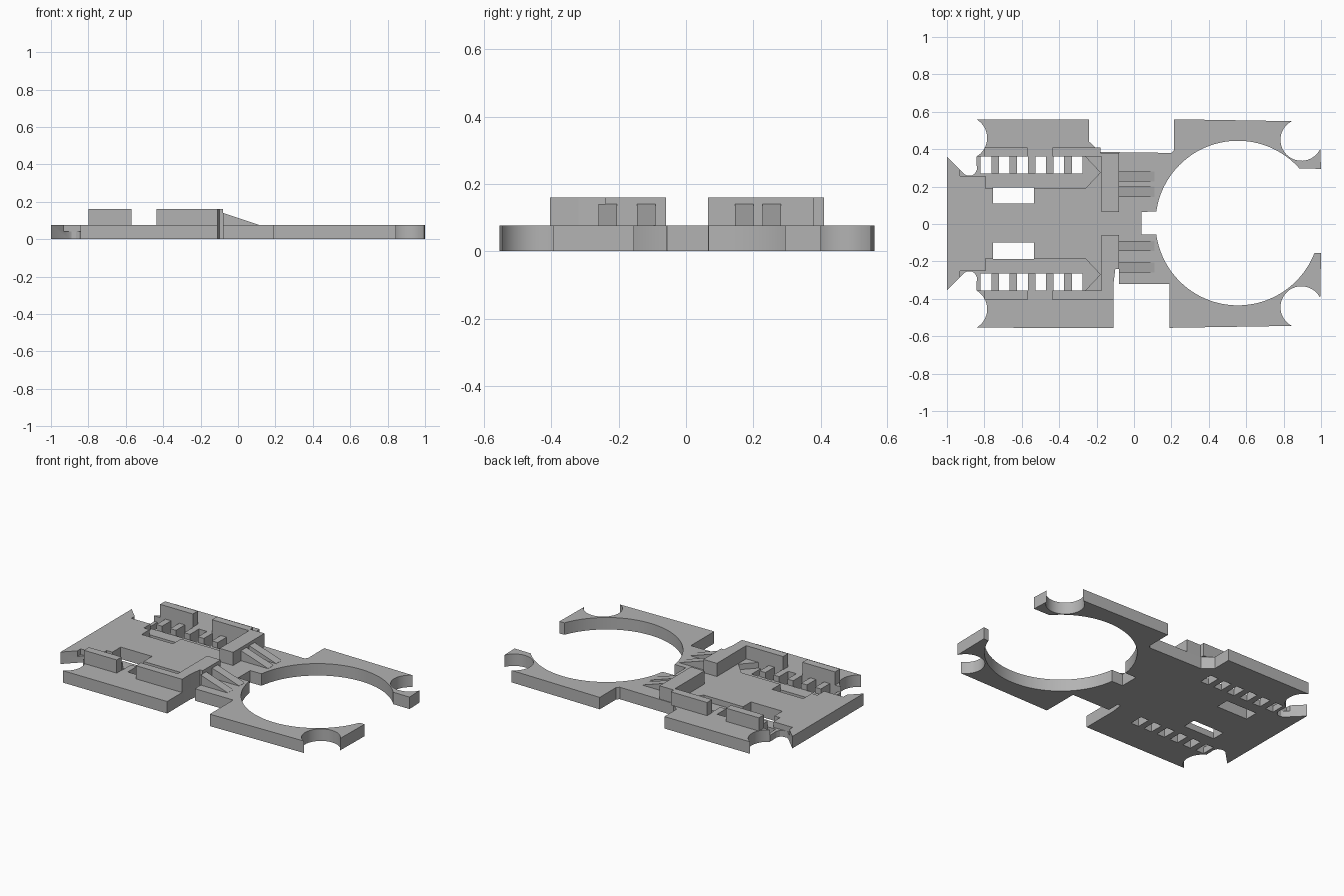
import bpy, bmesh
from math import cos, sin, radians

cube = bpy.data.objects.get("Cube")
if cube:
    bpy.data.objects.remove(cube, do_unlink=True)

TOP, FLOOR, WALL = 0.076, 0.04, 0.16

grey = bpy.data.materials.new("plain grey")
grey.use_nodes = True
grey.diffuse_color = (0.45, 0.45, 0.45, 1)
grey.node_tree.nodes["Principled BSDF"].inputs["Base Color"].default_value = grey.diffuse_color


def arc(cx, cy, r, a0, a1, n):
    angles = [radians(a0 + (a1 - a0) * i / n) for i in range(n + 1)]
    return [(cx + r * cos(a), cy + r * sin(a)) for a in angles]


def rect(x0, x1, y0, y1):
    return [(x0, y0), (x1, y0), (x1, y1), (x0, y1)]


def prisms(name, outlines, z0, z1):
    """Extrude flat outlines from z0 to z1 as one object."""
    bm = bmesh.new()
    for outline in outlines:
        face = bm.faces.new([bm.verts.new((x, y, z0)) for x, y in outline])
        top = bmesh.ops.extrude_face_region(bm, geom=[face])["geom"]
        for v in top:
            if isinstance(v, bmesh.types.BMVert):
                v.co.z = z1
    bmesh.ops.recalc_face_normals(bm, faces=bm.faces)
    mesh = bpy.data.meshes.new(name)
    bm.to_mesh(mesh)
    bm.free()
    mesh.materials.append(grey)
    obj = bpy.data.objects.new(name, mesh)
    bpy.context.collection.objects.link(obj)
    return obj


def activate(obj):
    bpy.ops.object.select_all(action='DESELECT')
    obj.select_set(True)
    bpy.context.view_layer.objects.active = obj


def cut(obj, outlines, z0):
    cutter = prisms("cutter", outlines, z0, 0.3)
    cutter.hide_render = True
    mod = obj.modifiers.new("cut", 'BOOLEAN')
    mod.operation, mod.solver, mod.object = 'DIFFERENCE', 'EXACT', cutter
    activate(obj)
    bpy.ops.object.modifier_apply(modifier=mod.name)
    bpy.data.objects.remove(cutter, do_unlink=True)


# Plate outline: back edge, ring opening, front edge, then the left end notches
notch = [(-0.84, 0.29), (-0.85, 0.27), (-0.865, 0.26), (-0.89, 0.258), (-0.905, 0.265), (-1, 0.36)]
outline = [(-0.24, 0.56), (-0.24, 0.44), (-0.18, 0.385), (0.2, 0.38), (0.215, 0.395), (0.215, 0.56)]
outline += arc(0.895, 0.45, 0.112, 117, 334, 32)
outline += [(1, 0.295)]
outline += arc(0.555, 0.005, 0.44, 41.5, 172, 60)
outline += [(0.04, 0.065), (0.04, -0.055)]
outline += arc(0.555, 0.005, 0.44, 188, 338.5, 70)
outline += [(1, -0.155)]
outline += arc(0.895, -0.445, 0.112, 26, 243, 32)
outline += [(0.19, -0.555), (0.19, -0.32), (-0.08, -0.32), (-0.08, -0.24), (-0.1, -0.24),
            (-0.11, -0.32), (-0.11, -0.555)]
outline += arc(-0.9, -0.455, 0.115, -60, 60, 20)
outline += [(x, 0.005 - y) for x, y in notch]
outline += notch[::-1]
outline += arc(-0.9, 0.46, 0.115, -60, 60, 20)
plate = prisms("base_plate", [outline], 0, TOP)

# Recessed channels, slots and windows on both sides
channel = [(-0.795, 0.19), (-0.26, 0.19), (-0.18, 0.275), (-0.26, 0.36),
           (-0.93, 0.36), (-0.93, 0.257), (-0.795, 0.257)]
slot_x = [-0.82 + 0.0975 * i for i in range(6)]
slots, teeth = [], []
for x in slot_x:
    slots += [rect(x, x + 0.057, 0.27, 0.36), rect(x, x + 0.057, -0.355, -0.265)]
for x in slot_x[:-1]:
    teeth += [rect(x + 0.057, x + 0.0975, 0.27, 0.36), rect(x + 0.057, x + 0.0975, -0.355, -0.265)]
windows = [rect(-0.755, -0.535, 0.11, 0.196), rect(-0.755, -0.535, -0.186, -0.1)]
cut(plate, [channel, [(x, 0.005 - y) for x, y in channel]], FLOOR)
cut(plate, slots + windows, -0.1)
activate(plate)
bpy.ops.object.shade_smooth_by_angle(angle=radians(25))

prisms("comb_teeth", teeth, FLOOR, TOP)

# Raised retaining walls
prisms("outer_walls", [rect(-0.8, -0.57, 0.36, 0.41), rect(-0.8, -0.57, -0.405, -0.355)], TOP, WALL)
prisms("back_corner_wall", [[(-0.435, 0.36), (-0.175, 0.36), (-0.175, 0.065), (-0.08, 0.065),
                             (-0.08, 0.38), (-0.18, 0.38), (-0.18, 0.41), (-0.435, 0.41)]], TOP, WALL)
prisms("front_corner_wall", [[(-0.435, -0.355), (-0.175, -0.355), (-0.175, -0.06), (-0.08, -0.06),
                              (-0.08, -0.24), (-0.1, -0.24), (-0.11, -0.32), (-0.11, -0.405),
                              (-0.435, -0.405)]], TOP, WALL)

# Sloping ribs bracing the walls toward the ring
ribs = prisms("sloping_ribs", [rect(-0.08, 0.11, y, y + 0.055) for y in (-0.26, -0.145, 0.145, 0.227)],
              TOP - 0.002, 0.14)
for v in ribs.data.vertices:
    if v.co.x > 0 and v.co.z > TOP:
        v.co.z = TOP + 0.001
